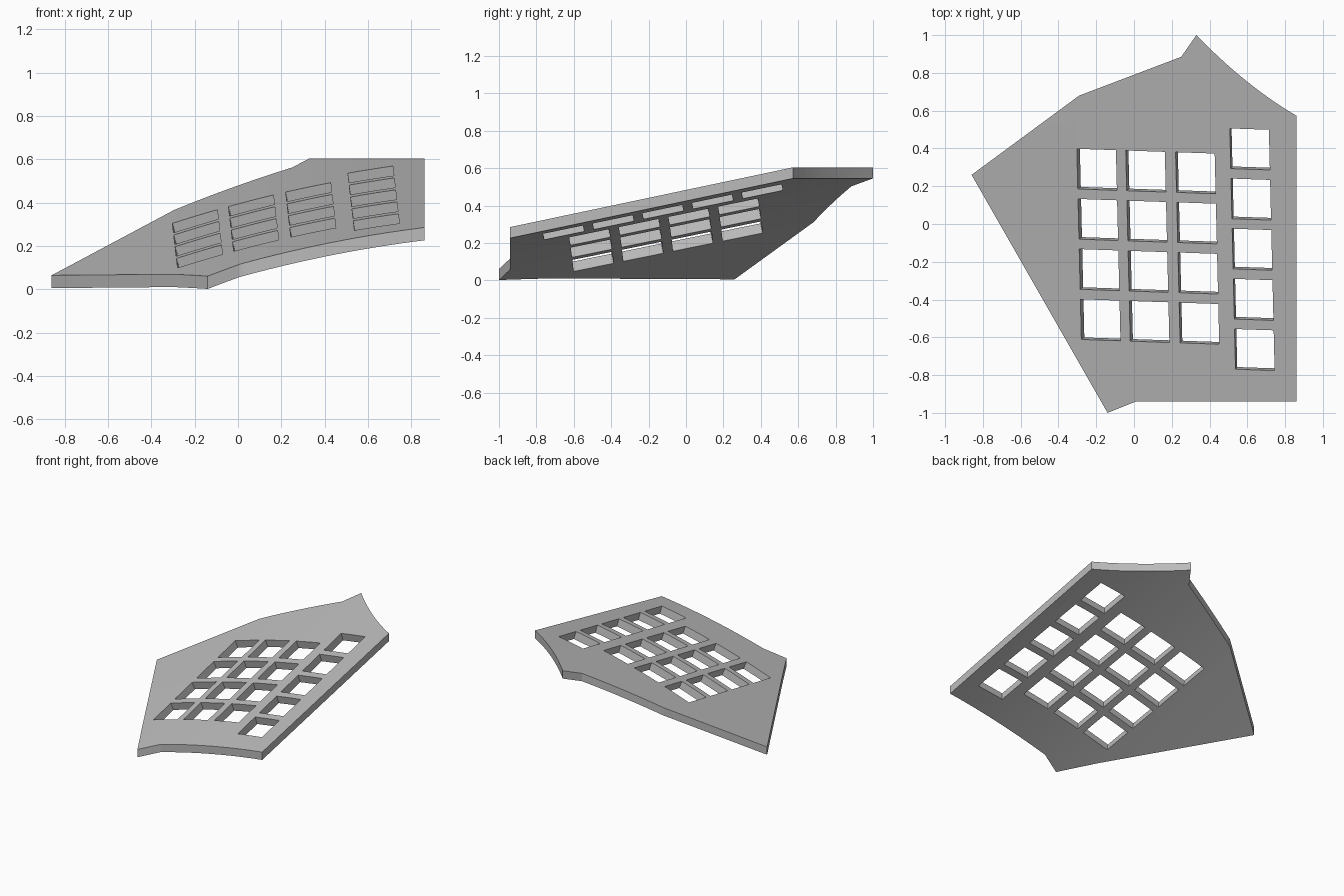
import bpy, bmesh
from mathutils import Vector

cube = bpy.data.objects.get("Cube")
if cube:
    bpy.data.objects.remove(cube, do_unlink=True)

TILT = 0.211        # rise of the plate from front to back
THICK = 0.059
BACK_TOP = 0.605    # level of the trimmed back corner
BEND = -0.3         # straight wing left of this line, curved on its right


def arch(x):
    return 0.3127 + 0.2756 * x - 0.0888 * x * x


def profile(x):
    if x < BEND:
        return arch(BEND) + 0.378 * (x - BEND)
    return arch(x)


def height(x, y):
    return profile(x) + TILT * y


def make_object(name, bm, mat):
    bmesh.ops.recalc_face_normals(bm, faces=bm.faces[:])
    mesh = bpy.data.meshes.new(name)
    bm.to_mesh(mesh)
    bm.free()
    mesh.materials.append(mat)
    obj = bpy.data.objects.new(name, mesh)
    bpy.context.collection.objects.link(obj)
    return obj


grey = bpy.data.materials.new("mid grey")
grey.use_nodes = True
color = (0.5, 0.5, 0.5, 1)
grey.diffuse_color = color
grey.node_tree.nodes["Principled BSDF"].inputs["Base Color"].default_value = color

# Plate outline, with the back corner following a level line of the surface
outline = [(-0.86, 0.26), (-0.14, -1.0), (0.01, -0.94), (0.86, -0.94)]
steps = 16
for i in range(steps + 1):
    x = 0.86 + (0.33 - 0.86) * i / steps
    outline.append((x, (BACK_TOP - profile(x)) / TILT))
outline += [(0.25, 0.885), (-0.29, 0.68)]

# Flat sheet sliced into strips, bent to the surface, then thickened
bm = bmesh.new()
bm.faces.new([bm.verts.new((x, y, 0)) for x, y in outline])
slices = 24
for i in range(slices):
    x = BEND + (0.86 - BEND) * i / slices
    bmesh.ops.bisect_plane(bm, geom=bm.verts[:] + bm.edges[:] + bm.faces[:],
                           plane_co=(x, 0, 0), plane_no=(1, 0, 0), dist=1e-5)
for v in bm.verts:
    v.co.z = height(v.co.x, v.co.y)
lower = bmesh.ops.extrude_face_region(bm, geom=bm.faces[:], use_keep_orig=True)
for v in lower["geom"]:
    if isinstance(v, bmesh.types.BMVert):
        v.co.z -= THICK
plate = make_object("key_plate", bm, grey)

# Square openings, each cut square to the surface: first centre and count
columns = [(-0.197, 0.288, 4), (0.062, 0.279, 4), (0.326, 0.270, 4), (0.613, 0.396, 5)]
STEP = Vector((0.0063, -0.2655))
bm = bmesh.new()
for cx, cy, count in columns:
    slope = (profile(cx + 0.05) - profile(cx - 0.05)) / 0.1
    normal = Vector((-slope, -TILT, 1)).normalized()
    for row in range(count):
        x, y = Vector((cx, cy)) + STEP * row
        centre = Vector((x, y, height(x, y)))
        side = Vector((1, -0.035, slope - 0.035 * TILT)) * 0.1035
        up = Vector((-0.024, 1, TILT - 0.024 * slope)) * 0.1065
        rings = []
        for depth in (0.06, -0.14):
            rings.append([bm.verts.new(centre + side * a + up * b + normal * depth)
                          for a, b in ((-1, -1), (1, -1), (1, 1), (-1, 1))])
        top, bottom = rings
        bm.faces.new(top)
        bm.faces.new(bottom[::-1])
        for i in range(4):
            j = (i + 1) % 4
            bm.faces.new((top[i], bottom[i], bottom[j], top[j]))
cutter = make_object("opening_cutter", bm, grey)
cutter.hide_render = True

cut = plate.modifiers.new("openings", "BOOLEAN")
cut.operation = "DIFFERENCE"
cut.solver = "EXACT"
cut.object = cutter
bpy.ops.object.select_all(action="DESELECT")
plate.select_set(True)
bpy.context.view_layer.objects.active = plate
bpy.ops.object.modifier_apply(modifier=cut.name)
bpy.data.objects.remove(cutter, do_unlink=True)
bpy.ops.object.shade_smooth_by_angle(angle=0.5)
